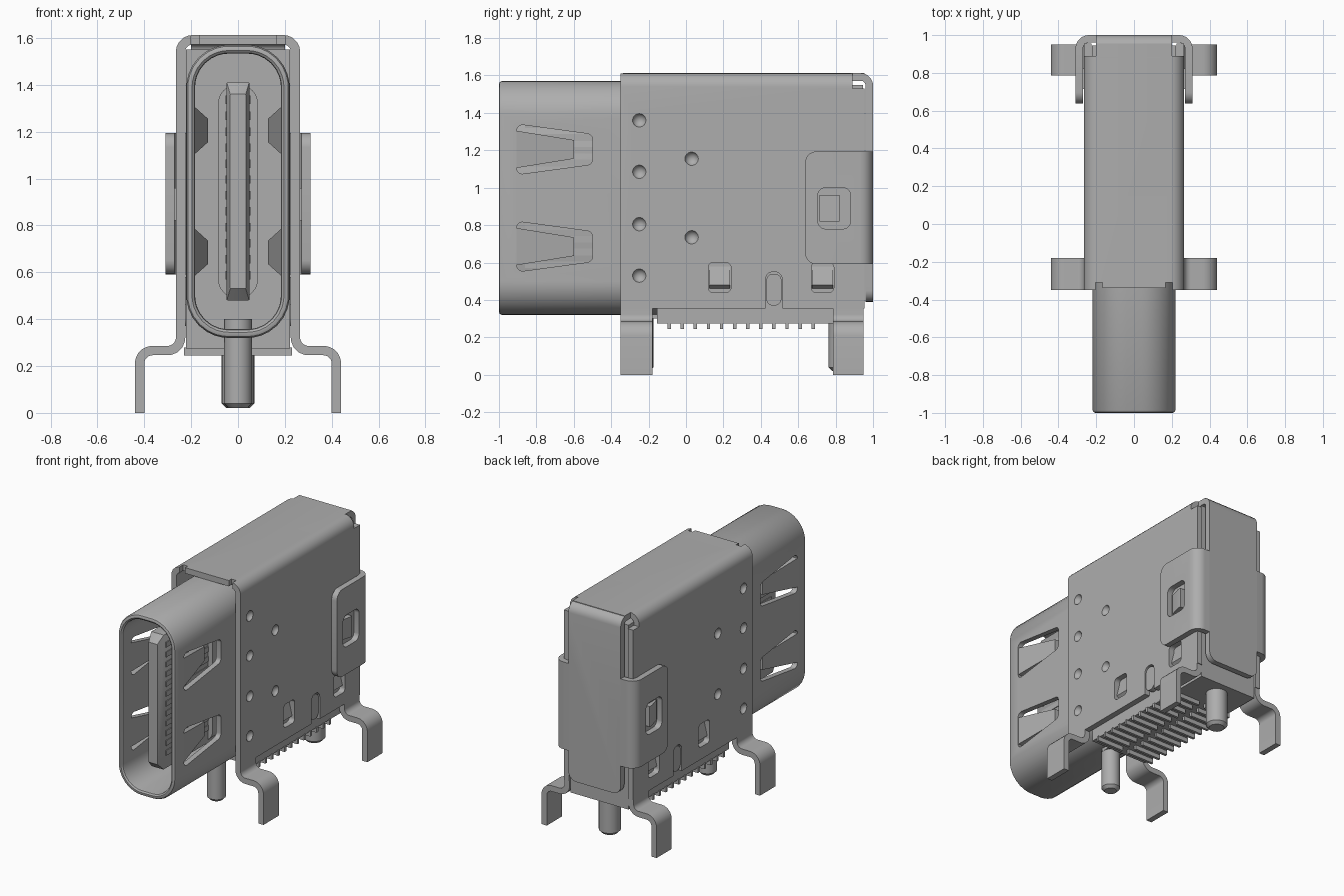
import bpy, bmesh, math
from mathutils import Vector

cube = bpy.data.objects.get("Cube")
if cube:
    bpy.data.objects.remove(cube, do_unlink=True)

GREY = (0.42, 0.42, 0.42, 1)
metal = bpy.data.materials.new("plain grey")
metal.use_nodes = True
metal.diffuse_color = GREY
for node in metal.node_tree.nodes:
    if node.type == 'BSDF_PRINCIPLED':
        node.inputs["Base Color"].default_value = GREY
        node.inputs["Roughness"].default_value = 0.6
parts = []


def finish(name, bm):
    bmesh.ops.recalc_face_normals(bm, faces=bm.faces)
    mesh = bpy.data.meshes.new(name)
    bm.to_mesh(mesh)
    bm.free()
    mesh.materials.append(metal)
    obj = bpy.data.objects.new(name, mesh)
    bpy.context.collection.objects.link(obj)
    parts.append(obj)
    return obj


def fillet(points, r, closed=True, n=5):
    """Round the corners of a 2D path."""
    pts, out = [Vector(p) for p in points], []
    for i, p in enumerate(pts):
        if r == 0 or (not closed and i in (0, len(pts) - 1)):
            out.append(p)
            continue
        a = (pts[i - 1] - p).normalized()
        b = (pts[(i + 1) % len(pts)] - p).normalized()
        half = a.angle(b) / 2
        t = r / math.tan(half)
        centre = p + (a + b).normalized() * (r / math.sin(half))
        va, vb = p + a * t - centre, p + b * t - centre
        out += [centre + va.lerp(vb, k / n).normalized() * r for k in range(n + 1)]
    return out


def rect(u0, u1, v0, v1):
    return [(u0, v0), (u1, v0), (u1, v1), (u0, v1)]


def bridge(bm, rings):
    for lo, hi in zip(rings, rings[1:]):
        for i in range(len(lo)):
            j = (i + 1) % len(lo)
            bm.faces.new((lo[i], lo[j], hi[j], hi[i]))
    bm.faces.new(rings[0])
    bm.faces.new(rings[-1])


def prism(name, outline, axis, a, b):
    """Extrude a 2D outline along an axis from a to b."""
    place = {'x': lambda u, v, w: (w, u, v),
             'y': lambda u, v, w: (u, w, v),
             'z': lambda u, v, w: (u, v, w)}[axis]
    bm = bmesh.new()
    bridge(bm, [[bm.verts.new(place(u, v, w)) for u, v in outline] for w in (a, b)])
    return finish(name, bm)


def sheet(name, path, r, axis, a, b, thick=0.04):
    """Bent sheet metal following a rounded centre line."""
    mid = fillet(path, r, closed=False)
    left, right = [], []
    for i, p in enumerate(mid):
        d = (mid[min(i + 1, len(mid) - 1)] - mid[max(i - 1, 0)]).normalized()
        normal = Vector((-d.y, d.x)) * thick / 2
        left.append(p + normal)
        right.append(p - normal)
    return prism(name, left + right[::-1], axis, a, b)


def loft(name, rings, n=8):
    """Skin rounded rectangles given as (y, half width, low, high, radius)."""
    bm = bmesh.new()
    loops = []
    for y, w, lo, hi, r in rings:
        ring = fillet(rect(-w, w, lo, hi), r, n=n)
        loops.append([bm.verts.new((u, y, v)) for u, v in ring])
    bridge(bm, loops)
    return finish(name, bm)


def round_bar(name, y, z0, z1, r, tip):
    bm = bmesh.new()
    rings = []
    for z, rad in ((z0, r - tip), (z0 + tip, r), (z1, r)):
        rings.append([bm.verts.new((rad * math.cos(k * math.tau / 24),
                                    y + rad * math.sin(k * math.tau / 24), z)) for k in range(24)])
    bridge(bm, rings)
    return finish(name, bm)


def boolean(obj, cutter, operation='DIFFERENCE'):
    mod = obj.modifiers.new("cut", 'BOOLEAN')
    mod.operation, mod.object, mod.solver = operation, cutter, 'EXACT'
    bpy.context.view_layer.objects.active = obj
    bpy.ops.object.modifier_apply(modifier=mod.name)
    parts.remove(cutter)
    bpy.data.objects.remove(cutter, do_unlink=True)


def mirror(obj):
    obj.modifiers.new("mirror", 'MIRROR').use_mirror_merge = False


# Plug shell: hollow rounded tube with a softened front rim
def shell_ring(y, inset):
    return (y, 0.22 - inset, 0.32 + inset, 1.57 - inset, 0.18 - inset)


shell = loft("port_shell", [shell_ring(y, i) for y, i in (
    (-0.1, 0), (-0.985, 0), (-0.996, 0.006), (-1, 0.015), (-1, 0.024),
    (-0.992, 0.034), (-0.98, 0.037), (-0.2, 0.037))])

# Spring openings and the inward bent springs
for z in (1.205, 0.685):
    opening = [(-0.905, z - 0.135), (-0.5, z - 0.08), (-0.5, z + 0.08), (-0.905, z + 0.135)]
    boolean(shell, prism("spring_opening", fillet(opening, 0.03), 'x', -0.4, 0.4))
    blade = [(-0.91, z - 0.1), (-0.6, z - 0.05), (-0.6, z + 0.05), (-0.91, z + 0.1)]
    spring = prism("contact_spring", blade, 'x', 0.184, 0.219)
    for v in spring.data.vertices:
        v.co.x -= (v.co.y + 0.91) * 0.18
    mirror(spring)

# Centre tongue, its thicker root and the contact strips
loft("tongue", [(-0.93, 0.034, 0.53, 1.36, 0.005), (-0.88, 0.049, 0.48, 1.41, 0.005),
                (-0.15, 0.049, 0.48, 1.41, 0.005)], n=2)
loft("tongue_root", [(-0.4, 0.085, 0.49, 1.4, 0.08), (-0.15, 0.085, 0.49, 1.4, 0.08)])
for k in range(12):
    z = 0.57 + k * 0.068
    mirror(prism("contact_strip", rect(0.045, 0.054, z, z + 0.036), 'y', -0.86, -0.2))

# Outer cover: folded sheet over the top and both sides
cover = sheet("outer_cover", [(-0.245, 0.355), (-0.245, 1.592), (0.245, 1.592), (0.245, 0.355)],
              0.05, 'y', -0.35, 0.955)
WINDOWS = (0.18, 0.73)
for y in WINDOWS:
    boolean(cover, prism("window", fillet(rect(y - 0.06, y + 0.06, 0.44, 0.6), 0.025), 'x', -0.4, 0.4))
boolean(cover, prism("slot", fillet(rect(0.425, 0.515, 0.2, 0.55), 0.04), 'x', -0.4, 0.4))
boolean(cover, prism("front_recess", rect(-0.17, 0.17, -0.4, -0.338), 'z', 1.5, 1.7))
for s in (-1, 1):
    boolean(cover, prism("front_relief", rect(s * 0.185 - 0.018, s * 0.185 + 0.018, -0.4, -0.31), 'z', 1.5, 1.7))
    boolean(cover, prism("rear_relief", rect(s * 0.25 - 0.05, s * 0.25 + 0.05, 0.89, 1.1), 'z', 1.53, 1.7))
    for y, z in ((-0.25, 1.36), (-0.25, 1.085), (-0.25, 0.805), (-0.25, 0.53), (0.03, 1.155), (0.03, 0.735)):
        bm = bmesh.new()
        bmesh.ops.create_uvsphere(bm, u_segments=20, v_segments=10, radius=0.038)
        bmesh.ops.translate(bm, verts=bm.verts, vec=(s * 0.277, y, z))
        boolean(cover, finish("dimple", bm))

# Feet folded out from the cover
for name, y0, y1 in (("front_foot", -0.35, -0.18), ("rear_foot", 0.785, 0.95)):
    mirror(sheet(name, [(0.245, 0.37), (0.245, 0.266), (0.42, 0.266), (0.42, 0)], 0.055, 'y', y0, y1))

# Back cover folded down from the top, with a wrap-around clip
back = sheet("back_cover", [(0.88, 1.592), (0.98, 1.592), (0.98, 0.39)], 0.045, 'x', -0.2, 0.2)
boolean(back, prism("back_outline", fillet(rect(-0.2, 0.2, 0.39, 1.8), 0.06), 'y', 0.8, 1.1), 'INTERSECT')
clip = sheet("side_clip", [(-0.29, 0.63), (-0.29, 0.98), (0.29, 0.98), (0.29, 0.63)], 0.05, 'z', 0.59, 1.195)
boolean(clip, prism("clip_outline", fillet(rect(0.637, 1.2, 0.591, 1.194), 0.06), 'x', -0.5, 0.5), 'INTERSECT')
boolean(clip, prism("clip_window", fillet(rect(0.705, 0.88, 0.78, 1.0), 0.04), 'x', -0.5, 0.5))
mirror(prism("latch_tab", [(0.25, 0.715), (0.275, 0.715), (0.298, 0.8), (0.298, 0.822), (0.25, 0.822)],
             'z', 0.82, 0.96))

# Insulator body, its barbs and the locating pegs
prism("insulator", rect(-0.222, 0.222, -0.155, 0.945), 'z', 0.275, 1.55)
for y in WINDOWS:
    mirror(prism("window_barb", [(0.2, 0.46), (0.225, 0.46), (0.25, 0.48), (0.225, 0.58), (0.2, 0.58)],
                 'y', y - 0.055, y + 0.055))
mirror(prism("slot_key", fillet(rect(0.43, 0.51, 0.37, 0.54), 0.035), 'x', 0.2, 0.258))
round_bar("front_peg", -0.235, 0.02, 0.4, 0.06, 0.02)
round_bar("rear_peg", 0.832, 0.02, 0.4, 0.07, 0.02)
prism("peg_support", rect(-0.06, 0.06, -0.25, -0.15), 'z', 0.3, 0.4)

# Rows of solder pins under the body
for k in range(12):
    y = -0.09 + k * 0.07
    mirror(prism("solder_pin", rect(0.025, 0.23, y - 0.009, y + 0.009), 'z', 0.245, 0.28))

bpy.ops.object.select_all(action='DESELECT')
for obj in parts:
    obj.select_set(True)
bpy.context.view_layer.objects.active = shell
bpy.ops.object.shade_smooth_by_angle(angle=math.radians(35))
